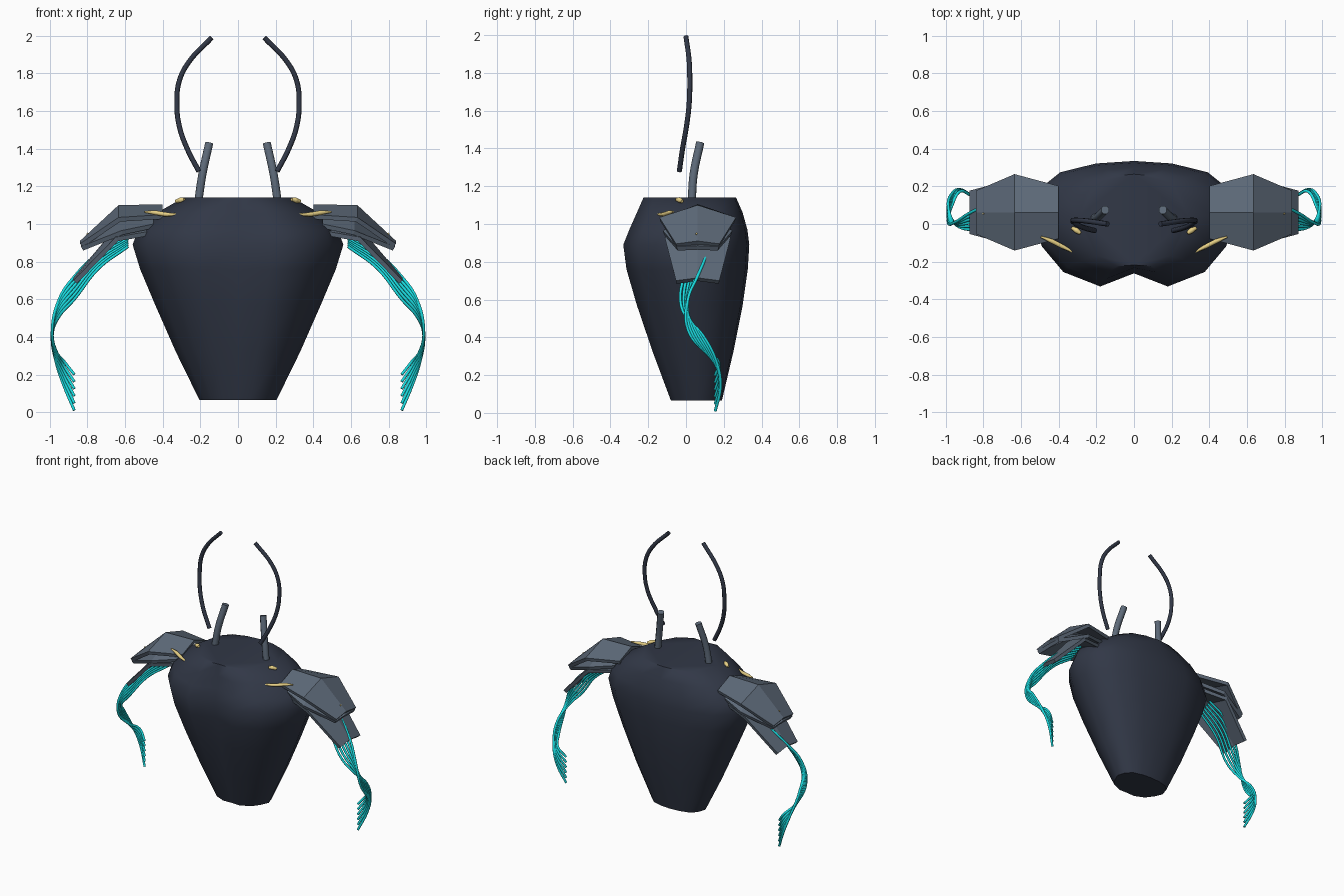
import bpy, bmesh, math

if "Cube" in bpy.data.objects:
    bpy.data.objects.remove(bpy.data.objects["Cube"])


def material(name, rgb):
    m = bpy.data.materials.new(name)
    m.diffuse_color = (*rgb, 1)
    m.use_nodes = True
    m.node_tree.nodes["Principled BSDF"].inputs["Base Color"].default_value = m.diffuse_color
    return m


NAVY = material("dark navy", (0.031, 0.039, 0.062))
SLATE = material("slate grey", (0.110, 0.143, 0.190))
TEAL = material("teal", (0.010, 0.720, 0.750))
GOLD = material("pale gold", (0.850, 0.670, 0.250))


def mesh_object(name, verts, faces, mat):
    me = bpy.data.meshes.new(name)
    me.from_pydata(verts, [], faces)
    me.materials.append(mat)
    ob = bpy.data.objects.new(name, me)
    bpy.context.collection.objects.link(ob)
    return ob


def activate(ob):
    bpy.ops.object.select_all(action='DESELECT')
    ob.select_set(True)
    bpy.context.view_layer.objects.active = ob


def tube(name, points, radius, mat, side=1, taper=None):
    """Round tube through the points, mirrored in x when side is -1."""
    cu = bpy.data.curves.new(name, 'CURVE')
    cu.dimensions = '3D'
    cu.bevel_depth = radius
    cu.bevel_resolution = 2
    cu.resolution_u = 6
    cu.use_fill_caps = True
    sp = cu.splines.new('BEZIER')
    sp.bezier_points.add(len(points) - 1)
    for i, (bp, p) in enumerate(zip(sp.bezier_points, points)):
        bp.co = (side * p[0], p[1], p[2])
        bp.handle_left_type = bp.handle_right_type = 'AUTO'
        bp.radius = taper[i] if taper else 1
    cu.materials.append(mat)
    ob = bpy.data.objects.new(name, cu)
    bpy.context.collection.objects.link(ob)
    activate(ob)
    bpy.ops.object.convert(target='MESH')
    bpy.ops.object.shade_smooth_by_angle(angle=math.radians(60))
    return ob


# Torso: one half section, scaled and stacked; the front notch fades at the ends
HALF = [(0.32, -1), (0.67, -0.77), (0.87, -0.37), (1, 0.08),
        (0.90, 0.55), (0.70, 0.82), (0.36, 0.96)]
RINGS = [  # z, half width, front y, back y, notch depth
    (0.065, 0.205, -0.08, 0.19, 0.02),
    (0.32, 0.33, -0.175, 0.25, 0.12),
    (0.57, 0.44, -0.26, 0.30, 0.18),
    (0.76, 0.52, -0.315, 0.327, 0.21),
    (0.89, 0.56, -0.332, 0.335, 0.21),
    (0.97, 0.53, -0.30, 0.325, 0.18),
    (1.06, 0.43, -0.26, 0.30, 0.10),
    (1.14, 0.29, -0.225, 0.265, 0.03)]
verts, faces = [], []
for z, w, yf, yb, notch in RINGS:
    yc, h = (yf + yb) / 2, (yb - yf) / 2
    ring = ([(0, -1 + notch)] + HALF + [(0, 1)]
            + [(-x, v) for x, v in reversed(HALF)])
    verts += [(x * w, yc + v * h, z) for x, v in ring]
n = 2 * len(HALF) + 2
for r in range(len(RINGS) - 1):
    for i in range(n):
        j = (i + 1) % n
        faces.append((r * n + i, r * n + j, (r + 1) * n + j, (r + 1) * n + i))
faces.append(tuple(reversed(range(n))))
faces.append(tuple(range((len(RINGS) - 1) * n, len(RINGS) * n)))
torso = mesh_object("torso", verts, faces, NAVY)
activate(torso)
bpy.ops.object.shade_smooth_by_angle(angle=math.radians(62))


def shoulder_plate(name, stations, side):
    """Ridged sheet along x; stations are x, ridge z, edge z, half width."""
    vs, fs = [], []
    for x, zr, ze, hw in stations:
        vs += [(side * x, 0.062 - hw, ze), (side * x, 0.062, zr),
               (side * x, 0.062 + hw, ze)]
    for r in range(len(stations) - 1):
        for c in range(2):
            a = r * 3 + c
            f = (a, a + 3, a + 4, a + 1)
            fs.append(f if side > 0 else f[::-1])
    ob = mesh_object(name, vs, fs, SLATE)
    so = ob.modifiers.new("thickness", 'SOLIDIFY')
    so.thickness = 0.025
    so.offset = -1
    return ob


PLATES = {
    "upper": [(0.40, 1.105, 1.05, 0.14), (0.635, 1.10, 1.035, 0.203),
              (0.84, 0.91, 0.895, 0.115)],
    "middle": [(0.45, 1.065, 1.00, 0.13), (0.62, 1.045, 0.965, 0.185),
               (0.835, 0.885, 0.88, 0.112)],
    "lower": [(0.45, 1.02, 0.965, 0.12), (0.65, 0.98, 0.93, 0.175),
              (0.875, 0.715, 0.70, 0.115)]}

for side, label in ((1, "right"), (-1, "left")):
    # Layered shoulder armour with a small stud
    for layer, stations in PLATES.items():
        shoulder_plate(f"{label}_{layer}_shoulder_plate", stations, side)
    tube(f"{label}_shoulder_stud",
         [(0.797, 0.055, 0.945), (0.803, 0.055, 0.951)], 0.005, GOLD, side)

    # Short horns on the top
    tube(f"{label}_horn", [(0.212, 0.03, 1.11), (0.19, 0.04, 1.26),
                           (0.153, 0.075, 1.43)], 0.023, SLATE, side)

    # Long curved antennae
    tube(f"{label}_antenna",
         [(0.208, -0.035, 1.28), (0.27, -0.018, 1.40), (0.312, 0.003, 1.52),
          (0.325, 0.017, 1.64), (0.312, 0.02, 1.76), (0.262, 0.017, 1.86),
          (0.14, 0.0, 1.99)], 0.014, NAVY, side)

    # Gold trim slivers on the collar
    tube(f"{label}_long_trim",
         [(0.32, -0.15, 1.05), (0.39, -0.115, 1.052), (0.44, -0.09, 1.06),
          (0.495, -0.068, 1.065)], 0.012, GOLD, side, (0.5, 1, 1, 0.4))
    tube(f"{label}_short_trim",
         [(0.285, -0.05, 1.13), (0.305, -0.035, 1.127), (0.33, -0.02, 1.12)],
         0.015, GOLD, side, (0.6, 1, 0.6))

    # Trailing strands fanning out from the armour
    for i in range(6):
        t = i / 5
        tube(f"{label}_strand_{i + 1}",
             [(0.585, 0.02 + 0.10 * t, 0.88 + 0.05 * t),
              (0.74, 0.00 + 0.11 * t, 0.765 + 0.08 * t),
              (0.87, -0.03 + 0.09 * t, 0.60 + 0.12 * t),
              (0.95, 0.00 + 0.01 * t, 0.51 + 0.09 * t),
              (0.987, 0.09 - 0.08 * t, 0.41 + 0.03 * t),
              (0.965, 0.165 - 0.06 * t, 0.26 + 0.06 * t),
              (0.925, 0.183 - 0.01 * t, 0.14 + 0.13 * t),
              (0.87, 0.155, 0.01 + 0.19 * t)], 0.008, TEAL, side)
